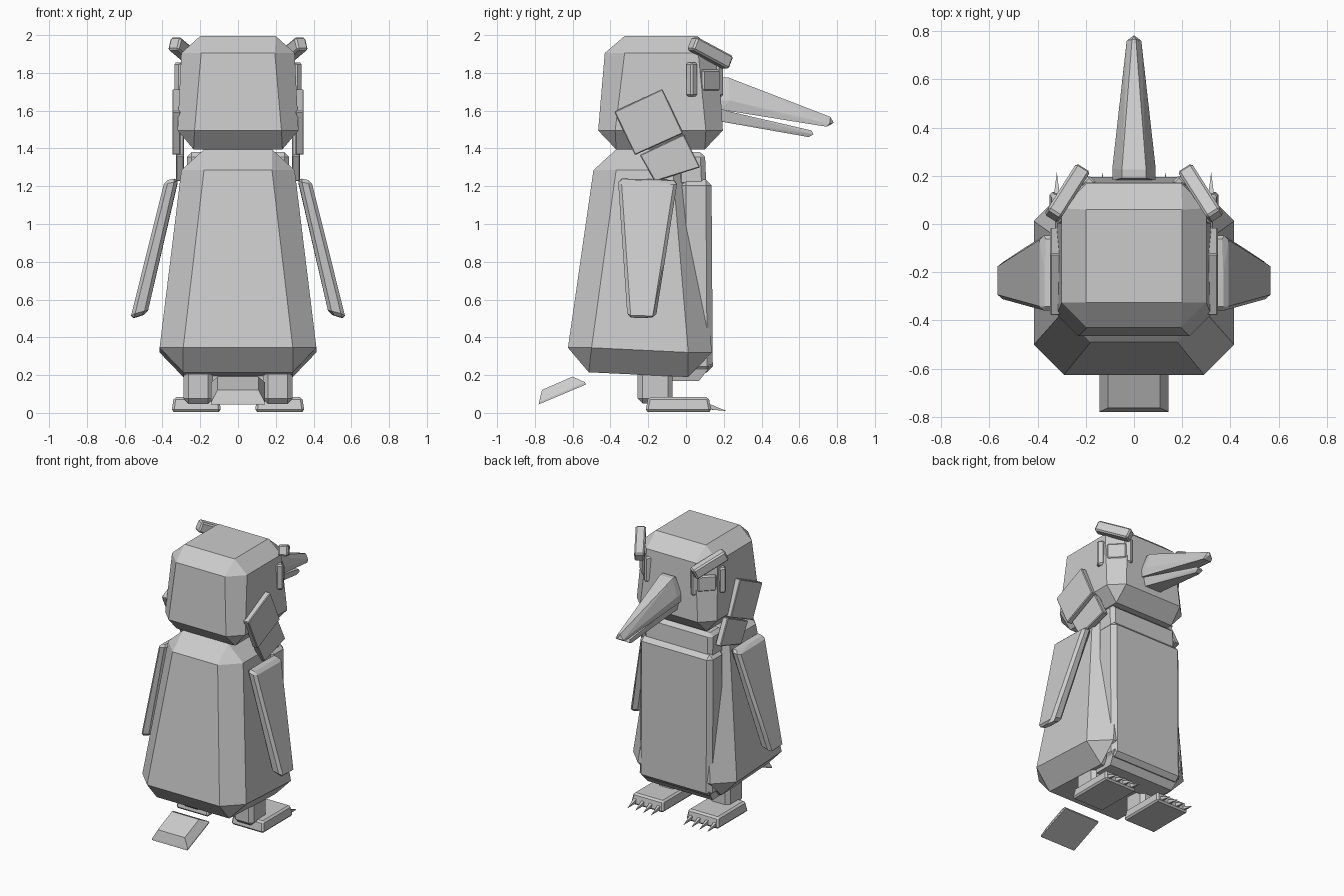
import bpy, bmesh, math
from mathutils import Vector, Matrix

if "Cube" in bpy.data.objects:
    bpy.data.objects.remove(bpy.data.objects["Cube"])

grey = bpy.data.materials.new("plain_grey")
grey.diffuse_color = (0.6, 0.6, 0.6, 1)
grey.use_nodes = True
grey.node_tree.nodes["Principled BSDF"].inputs["Base Color"].default_value = grey.diffuse_color


def hull(name, pts, bevel=0.0, mirror=False):
    """Convex flat-faced solid around the points, with optional chamfer and x mirror."""
    bm = bmesh.new()
    for p in pts:
        bm.verts.new(p)
    bmesh.ops.convex_hull(bm, input=bm.verts)
    bmesh.ops.dissolve_limit(bm, angle_limit=math.radians(2), verts=bm.verts, edges=bm.edges)
    if bevel:
        bmesh.ops.bevel(bm, geom=bm.edges[:], offset=bevel, segments=1, affect='EDGES', clamp_overlap=True)
    bmesh.ops.recalc_face_normals(bm, faces=bm.faces)
    me = bpy.data.meshes.new(name)
    bm.to_mesh(me)
    bm.free()
    me.materials.append(grey)
    ob = bpy.data.objects.new(name, me)
    bpy.context.collection.objects.link(ob)
    if mirror:
        ob.modifiers.new("mirror", 'MIRROR').use_mirror_merge = False
    return ob


def rect(x0, x1, y0, y1, z, z2=None):
    """Four corners; z at the y0 edge, z2 at the y1 edge."""
    z2 = z if z2 is None else z2
    return [(x0, y0, z), (x1, y0, z), (x1, y1, z2), (x0, y1, z2)]


def octagon(x, y0, y1, z, c, z2=None):
    z2 = z if z2 is None else z2
    return rect(-x + c, x - c, y0, y1, z, z2) + rect(-x, x, y0 + c, y1 - c, z, z2)


def box(name, centre, size, rot=Matrix.Identity(3), bevel=0.0, mirror=False):
    pts = [Vector(centre) + rot @ Vector((a * size[0] / 2, b * size[1] / 2, c * size[2] / 2))
           for a in (-1, 1) for b in (-1, 1) for c in (-1, 1)]
    return hull(name, pts, bevel, mirror)


# Torso and head: chamfered tapered blocks
hull("body", rect(-.29, .29, -.515, .01, .22, .195) + octagon(.415, -.625, .137, .35, .125, .325)
     + octagon(.30, -.49, .05, 1.29, .12) + rect(-.18, .18, -.37, -.07, 1.40))
hull("head", rect(-.235, .235, -.37, .10, 1.40) + octagon(.32, -.465, .195, 1.50, .09)
     + octagon(.30, -.43, .17, 1.91, .105) + rect(-.2, .2, -.325, .06, 2.0))

# Front panels
hull("belly", rect(-.29, .29, -.03, .142, .22) + rect(-.29, .29, -.03, .135, 1.24), .03)
hull("belly_base", rect(-.26, .26, -.10, .07, .175) + rect(-.28, .28, -.10, .135, .26))
hull("chest", rect(-.27, .27, -.05, .108, 1.20) + rect(-.27, .27, -.05, .10, 1.385), .025)

# Cheek plates on the sides of the head and neck
for name, x0, x1, quad in (
        ("cheek_upper", .305, .348, ((-.38, 1.60), (-.125, 1.72), (-.015, 1.485), (-.27, 1.37))),
        ("cheek_lower", .285, .328, ((-.245, 1.37), (-.012, 1.48), (.075, 1.305), (-.165, 1.23)))):
    hull(name, [(x, y, z) for x in (x0, x1) for y, z in quad], .005, True)

# Eyes on the diagonal front corners of the head, with a bar on both sides
diag = Matrix.Rotation(math.radians(-45), 3, 'Z')
box("eye", (.252, .125, 1.765), (.13, .035, .115), diag, .01, True)
box("eye_bar_outer", (.308, .03, 1.77), (.05, .05, .18), diag, .01, True)
box("eye_bar_inner", (.187, .168, 1.77), (.05, .05, .18), diag, .01, True)

# Brows sloping down to the front
along = Vector((-.13, .205, -.11)).normalized()
side = along.cross(Vector((0, 0, 1))).normalized()
brow_rot = Matrix((along, side, side.cross(along))).transposed()
box("brow", (.277, .128, 1.91), (.25, .068, .075), brow_rot, .01, True)

# Beak
hull("upper_beak", rect(-.09, .09, .18, .185, 1.615, 1.61) + rect(-.09, .09, .18, .23, 1.66)
     + rect(-.05, .05, .19, .225, 1.78) + rect(-.032, .032, .72, .745, 1.525, 1.52)
     + [(-.03, .76, 1.535), (.03, .76, 1.535), (0, .782, 1.54), (-.008, .765, 1.572), (.008, .765, 1.572)])
hull("lower_beak", rect(-.065, .065, .17, .19, 1.55) + rect(-.075, .075, .17, .19, 1.61)
     + [(s * x, y, z) for s in (-1, 1) for x, y, z in
        ((.015, .65, 1.465), (.02, .675, 1.48), (.02, .665, 1.50))])

# Flippers hanging outwards
hull("flipper", [(.315, -.36, 1.25), (.315, -.045, 1.24), (.388, -.36, 1.235), (.388, -.045, 1.23),
                 (.48, -.31, .53), (.48, -.16, .53), (.57, -.31, .505), (.57, -.16, .50)], .018, True)

# Legs, feet and claws
box("leg", (.21, -.163, .17), (.155, .185, .23), bevel=.025, mirror=True)
hull("foot", rect(.09, .352, -.215, .135, .01) + rect(.1, .34, -.2, .12, .088), .012, True)
for i in range(4):
    x = .13 + i * .0633
    hull("claw_%d" % (i + 1), rect(x - .014, x + .014, .10, .105, .025)
         + rect(x - .014, x + .014, .10, .105, .06) + [(x, .215, .015)], 0, True)

# Tail plate behind the body, tilted, narrower on top
hull("tail", rect(-.142, .142, -.78, -.53, .05, .155) + rect(-.142, .142, -.778, -.535, .062, .167)
     + rect(-.108, .108, -.762, -.6, .127, .197))

# Rest the feet on the ground
for ob in bpy.context.collection.objects:
    ob.location.z -= .005
